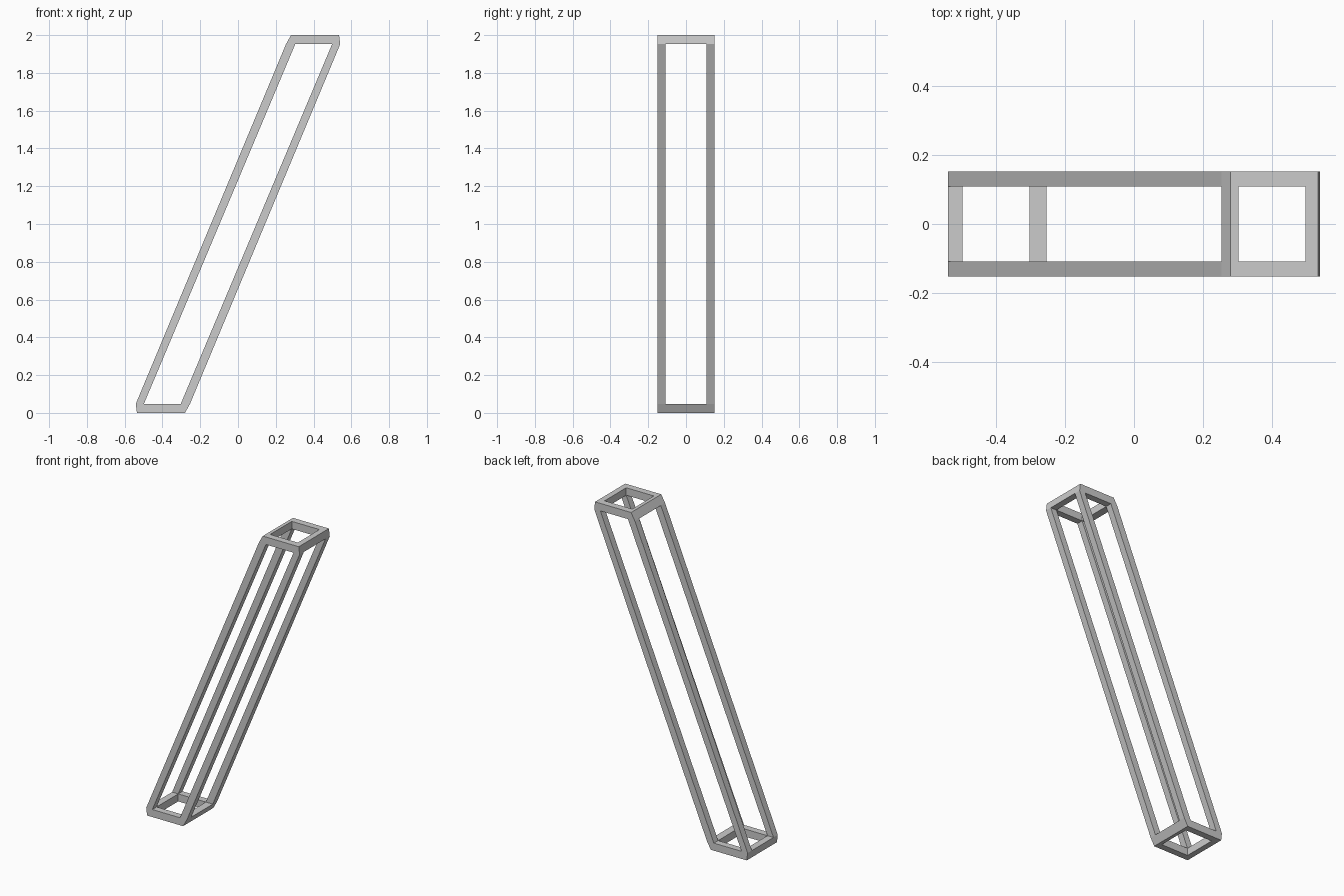
import bpy, bmesh
from itertools import product

if "Cube" in bpy.data.objects:
    bpy.data.objects.remove(bpy.data.objects["Cube"])

# Slanted open box frame: a 3x3x3 sheared lattice in which only the bars along
# the twelve box edges are kept.
Z = [0.0, 0.048, 1.952, 2.0]
Y = [-0.152, -0.109, 0.109, 0.152]
lower = [[-0.535, -0.498, -0.303, -0.281],   # bottom face
         [-0.541, -0.498, -0.303, -0.254]]   # foot of the posts
# The top half is the bottom half turned half a revolution
X = lower + [[-x for x in reversed(row)] for row in reversed(lower)]


def solid(cell):
    """A cell belongs to a bar when at most one index is the middle one."""
    return all(0 <= c <= 2 for c in cell) and cell.count(1) <= 1


bm = bmesh.new()
verts = {}


def vert(i, j, k):
    if (i, j, k) not in verts:
        verts[i, j, k] = bm.verts.new((X[k][i], Y[j], Z[k]))
    return verts[i, j, k]


# Skin every bar cell wherever its neighbour is empty
for cell in product(range(3), repeat=3):
    if not solid(cell):
        continue
    for axis, side in product(range(3), (0, 1)):
        near = list(cell)
        near[axis] += 1 if side else -1
        if solid(tuple(near)):
            continue
        corners = []
        for a, b in ((0, 0), (1, 0), (1, 1), (0, 1)):
            p = list(cell)
            p[axis] += side
            p[(axis + 1) % 3] += a
            p[(axis + 2) % 3] += b
            corners.append(vert(*p))
        bm.faces.new(corners if side else corners[::-1])

mesh = bpy.data.meshes.new("slanted_frame")
bm.to_mesh(mesh)
bm.free()
bpy.context.collection.objects.link(bpy.data.objects.new("slanted_frame", mesh))
